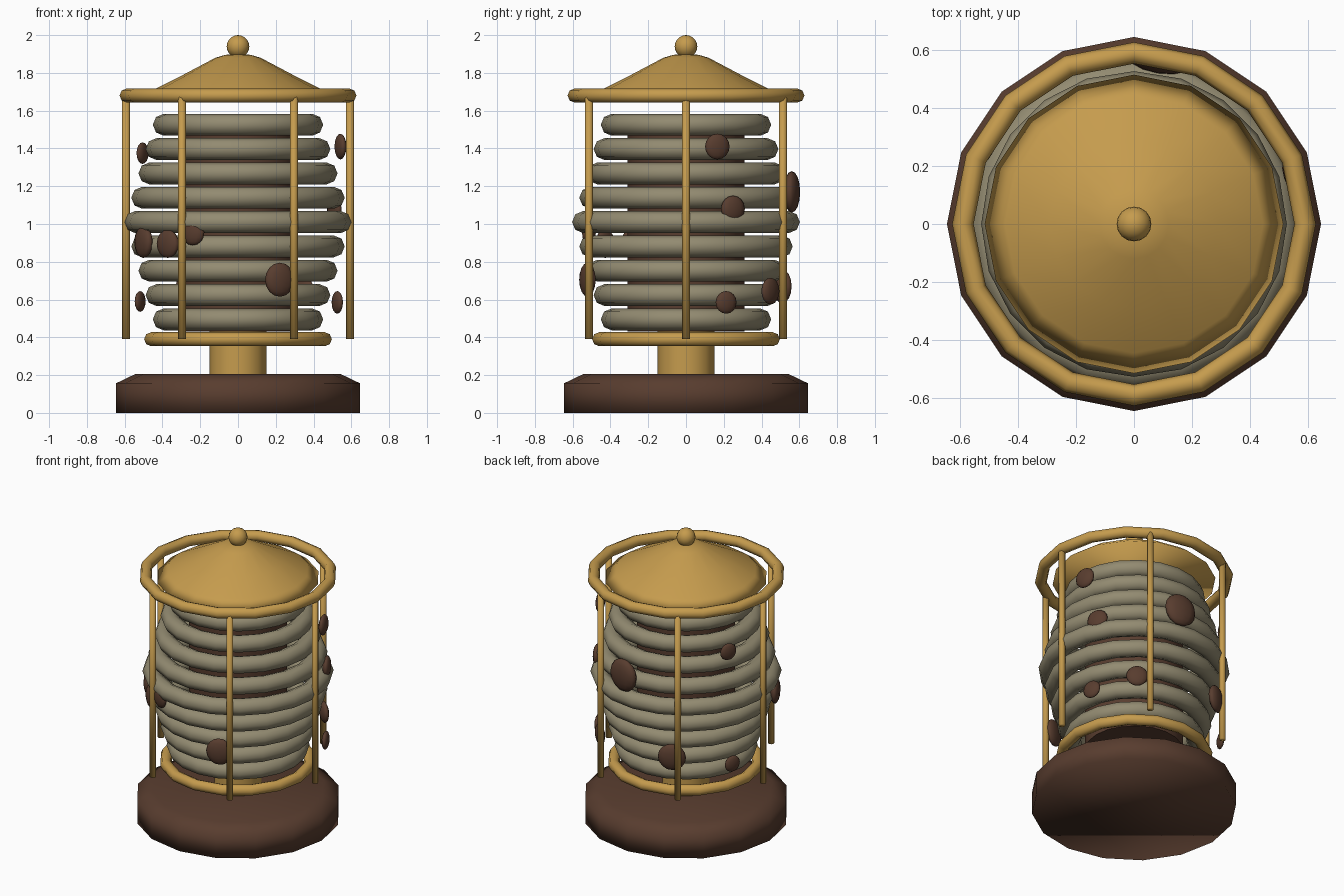
import bpy, bmesh
from math import sin, cos, pi, radians
from mathutils import Matrix

cube = bpy.data.objects.get("Cube")
if cube:
    bpy.data.objects.remove(cube, do_unlink=True)


def material(name, rgb):
    m = bpy.data.materials.new(name)
    m.use_nodes = True
    m.diffuse_color = (*rgb, 1)
    bsdf = m.node_tree.nodes["Principled BSDF"]
    bsdf.inputs["Base Color"].default_value = (*rgb, 1)
    bsdf.inputs["Roughness"].default_value = 0.6
    return m


brass = material("aged_brass", (0.56, 0.33, 0.075))
paper = material("grey_paper", (0.29, 0.257, 0.165))
brown = material("dark_brown", (0.098, 0.046, 0.028))


def finish(name, bm, mat):
    bmesh.ops.recalc_face_normals(bm, faces=bm.faces)
    for f in bm.faces:
        f.smooth = True
    mesh = bpy.data.meshes.new(name)
    bm.to_mesh(mesh)
    bm.free()
    mesh.materials.append(mat)
    ob = bpy.data.objects.new(name, mesh)
    bpy.context.collection.objects.link(ob)
    return ob


def lathe(name, profile, mat, sides=16, closed=False):
    """Turn a (radius, height) profile about z; open profiles get flat caps."""
    bm = bmesh.new()
    rows = [[bm.verts.new((r * cos(2 * pi * i / sides), r * sin(2 * pi * i / sides), z))
             for i in range(sides)] for r, z in profile]
    pairs = list(zip(rows, rows[1:]))
    if closed:
        pairs.append((rows[-1], rows[0]))
    else:
        bm.faces.new(rows[0])
        bm.faces.new(rows[-1])
    for a, b in pairs:
        for i in range(sides):
            j = (i + 1) % sides
            bm.faces.new((a[i], a[j], b[j], b[i]))
    return finish(name, bm, mat)


def ring(name, major, minor, z, mat, sides=16):
    section = [(major + minor * cos(k * pi / 4), z + minor * sin(k * pi / 4)) for k in range(8)]
    return lathe(name, section, mat, sides, closed=True)


def ball(name, matrix, mat, segments=16):
    bm = bmesh.new()
    bmesh.ops.create_uvsphere(bm, u_segments=segments, v_segments=segments // 2 + 2,
                              radius=1, matrix=matrix)
    return finish(name, bm, mat)


# Base, stem and inner core
lathe("base", [(0.645, 0), (0.645, 0.157), (0.545, 0.205)], brown)
stem = lathe("stem", [(0.15, 0.19), (0.15, 0.45)], brass)
core = lathe("core", [(0.31, 0.43), (0.31, 1.56)], brown, 20)
for ob in (stem, core):
    bpy.context.view_layer.objects.active = ob
    ob.select_set(True)
    bpy.ops.object.shade_smooth_by_angle(angle=radians(40))
    ob.select_set(False)

# Ribbed shade, widest in the middle
for i in range(9):
    bulge = 4 - abs(i - 4)
    ring(f"shade_rib_{i + 1}", 0.393 + 0.038 * bulge, 0.058, 0.495 + 0.1288 * i, paper, 20)

# Frame rings and six upright rods
ring("lower_ring", 0.46, 0.037, 0.39, brass)
ring("upper_ring", 0.59, 0.037, 1.68, brass)
for i in range(6):
    rod = lathe(f"rod_{i + 1}", [(0.021, 0.39), (0.021, 1.68)], brass, 8)
    rod.location = (0.593 * cos(i * pi / 3), 0.593 * sin(i * pi / 3), 0)

# Roof and finial
lathe("roof", [(0.515, 1.66), (0.445, 1.712), (0.29, 1.79), (0.12, 1.88),
               (0.07, 1.895), (0.02, 1.90)], brass)
ball("finial", Matrix.Translation((0, 0, 1.94)) @ Matrix.Scale(0.06, 4), brass)

# Flattened patches around the shade: angle, height, half width, half height
patches = [(17, 1.41, 0.068, 0.068), (26, 1.08, 0.07, 0.07), (22, 0.585, 0.06, 0.06),
           (52, 0.645, 0.07, 0.07), (81, 1.17, 0.11, 0.11), (116, 0.67, 0.09, 0.09),
           (153, 1.375, 0.057, 0.057), (156, 0.59, 0.055, 0.055), (208, 0.905, 0.085, 0.085),
           (229, 0.895, 0.075, 0.075), (245, 0.955, 0.068, 0.068), (293, 0.705, 0.085, 0.09)]
for i, (angle, z, w, h) in enumerate(patches):
    place = (Matrix.Rotation(radians(angle), 4, 'Z') @ Matrix.Translation((0.567, 0, z))
             @ Matrix.Diagonal((0.38 * w, w, h, 1)))
    ball(f"patch_{i + 1}", place, brown, 12)
